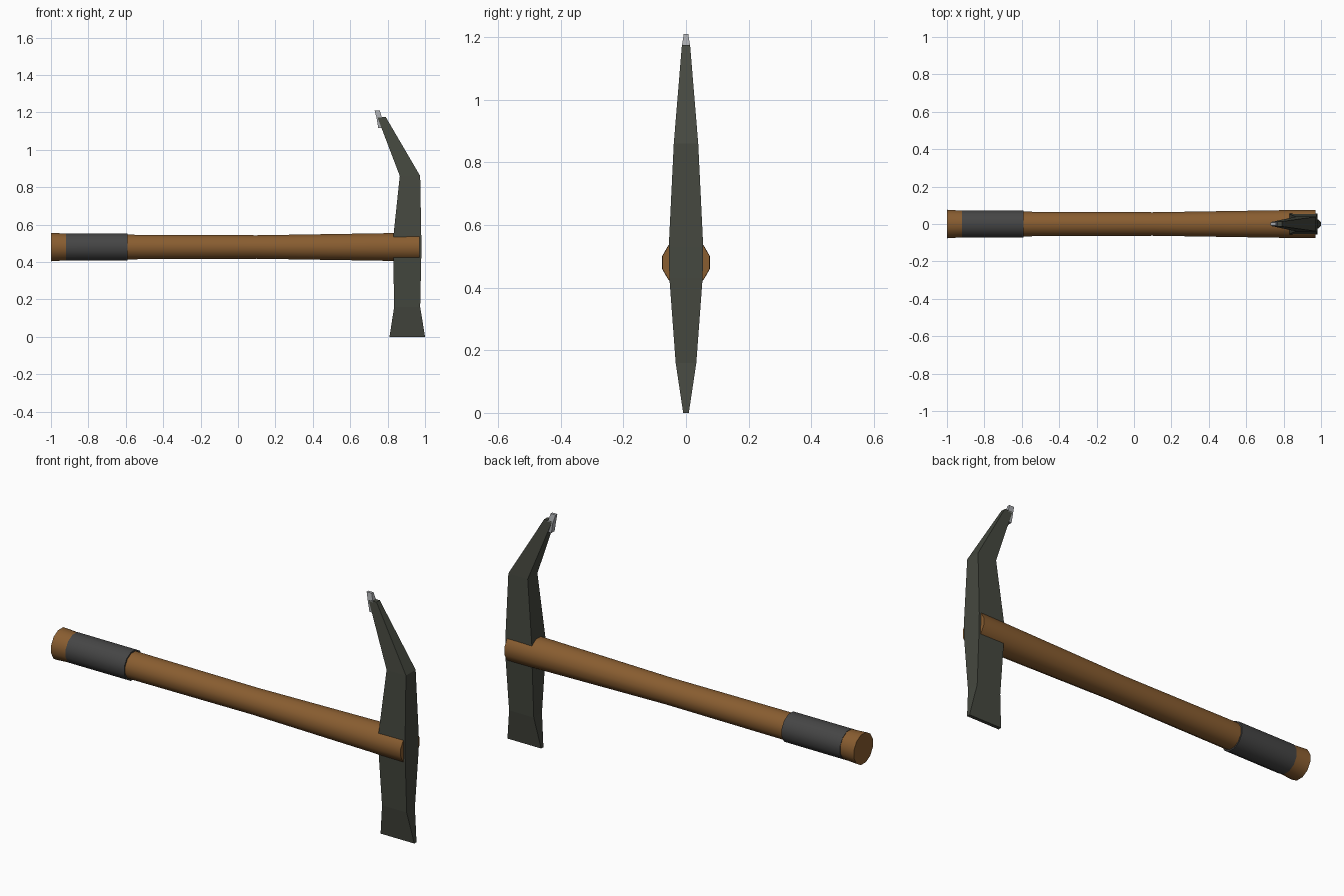
import bpy, bmesh, math

if "Cube" in bpy.data.objects:
    bpy.data.objects.remove(bpy.data.objects["Cube"])


def material(name, rgb):
    m = bpy.data.materials.new(name)
    m.diffuse_color = (*rgb, 1)
    m.use_nodes = True
    m.node_tree.nodes["Principled BSDF"].inputs["Base Color"].default_value = m.diffuse_color
    return m


def loft(name, rings, mat, smooth=False):
    """Skin a list of equal-length vertex rings and cap both ends."""
    bm = bmesh.new()
    loops = [[bm.verts.new(p) for p in ring] for ring in rings]
    for a, b in zip(loops, loops[1:]):
        for i in range(len(a)):
            j = (i + 1) % len(a)
            bm.faces.new((a[i], a[j], b[j], b[i]))
    bm.faces.new(loops[0])
    bm.faces.new(loops[-1])
    bmesh.ops.recalc_face_normals(bm, faces=bm.faces)
    mesh = bpy.data.meshes.new(name)
    bm.to_mesh(mesh)
    bm.free()
    ob = bpy.data.objects.new(name, mesh)
    bpy.context.collection.objects.link(ob)
    mesh.materials.append(mat)
    if smooth:
        bpy.ops.object.select_all(action='DESELECT')
        ob.select_set(True)
        bpy.context.view_layer.objects.active = ob
        bpy.ops.object.shade_smooth_by_angle(angle=math.radians(40))
    return ob


def round_ring(x, r, z=0.48, sides=12):
    angles = [2 * math.pi * (i + 0.5) / sides for i in range(sides)]
    return [(x, r * math.cos(a), z + r * math.sin(a)) for a in angles]


def box_ring(x0, x1, z0, z1, y):
    return [(x0, -y, z0), (x1, -y, z1), (x1, y, z1), (x0, y, z0)]


wood = material("wood", (0.25, 0.11, 0.03))
rubber = material("rubber", (0.06, 0.06, 0.06))
iron = material("iron", (0.06, 0.065, 0.05))
steel = material("steel", (0.4, 0.41, 0.43))

# Wooden handle, slightly waisted, running through the head
loft("handle", [round_ring(x, r) for x, r in (
    (-1.0, 0.079), (-0.92, 0.074), (-0.59, 0.068), (0.1, 0.065),
    (0.83, 0.077), (0.97, 0.078))], wood, True)

# Grip sleeve
loft("grip", [round_ring(x, r) for x, r in (
    (-0.92, 0.076), (-0.59, 0.0755))], rubber, True)

# Forged head: flared chisel below, bent pick above
loft("head", [box_ring(x0, x1, z, z, y) for x0, x1, z, y in (
    (0.81, 1.0, 0.0, 0.009), (0.835, 0.974, 0.16, 0.033),
    (0.83, 0.98, 0.43, 0.053), (0.83, 0.98, 0.53, 0.055),
    (0.865, 0.974, 0.86, 0.039), (0.745, 0.79, 1.175, 0.013))], iron)

# Hard tip set into the pick
loft("pick_tip", [
    box_ring(0.75, 0.785, 1.115, 1.115, 0.013),
    box_ring(0.741, 0.77, 1.17, 1.17, 0.0135),
    box_ring(0.73, 0.758, 1.21, 1.21, 0.007)], steel)
